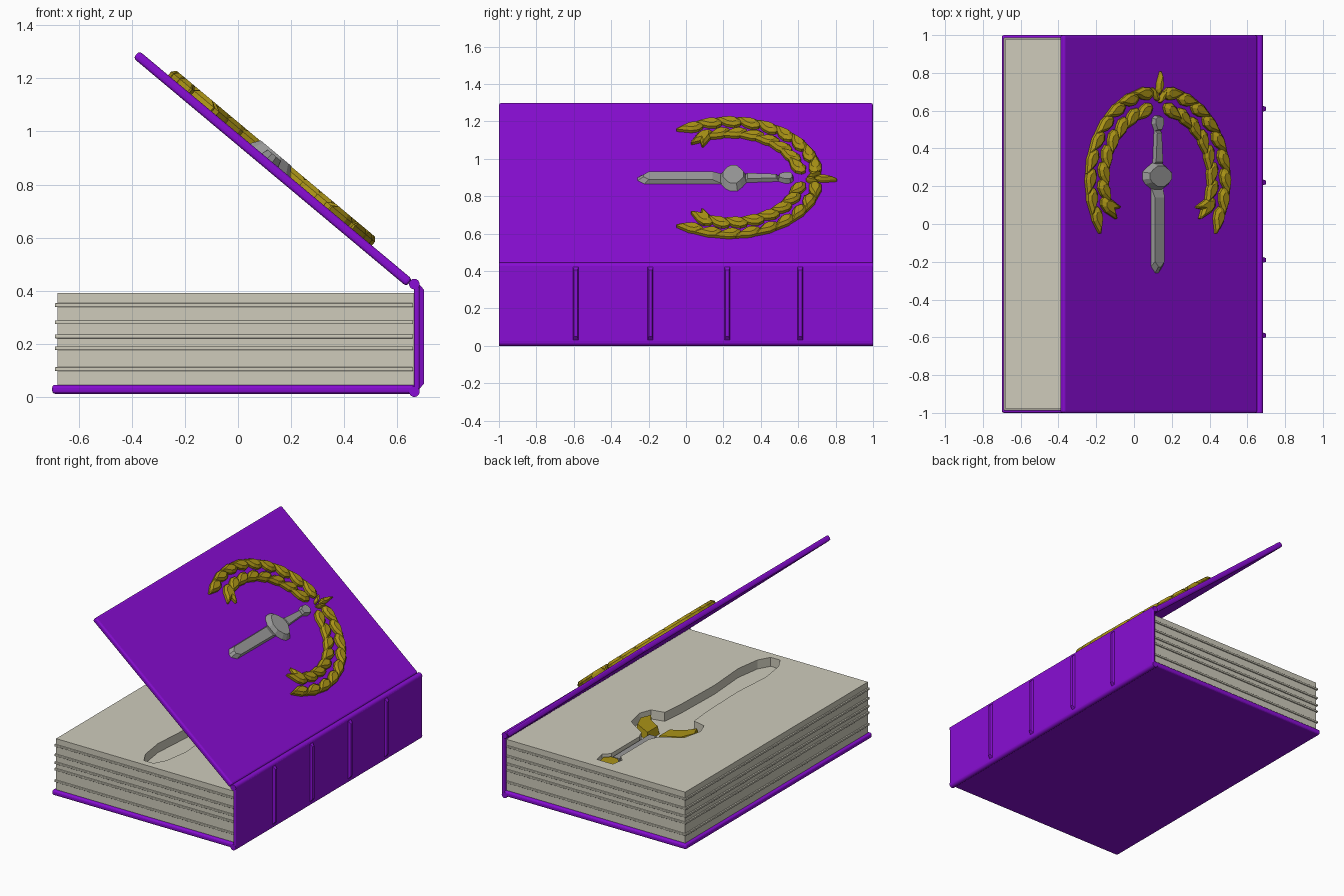
import bpy, bmesh
from math import radians, cos, sin, pi
from mathutils import Matrix, Vector

if "Cube" in bpy.data.objects:
    bpy.data.objects.remove(bpy.data.objects["Cube"])


def material(name, rgb):
    m = bpy.data.materials.new(name)
    m.use_nodes = True
    m.diffuse_color = (*rgb, 1)
    m.node_tree.nodes["Principled BSDF"].inputs["Base Color"].default_value = (*rgb, 1)
    return m


PURPLE = material("purple cover", (0.25, 0.004, 0.66))
PAPER = material("paper", (0.62, 0.6, 0.5))
GOLD = material("gold", (0.4, 0.29, 0.008))
SILVER = material("silver", (0.32, 0.32, 0.32))


def finish(name, bm, mat, matrix=Matrix(), bevel=0):
    bmesh.ops.recalc_face_normals(bm, faces=bm.faces)
    me = bpy.data.meshes.new(name)
    bm.to_mesh(me)
    bm.free()
    me.materials.append(mat)
    ob = bpy.data.objects.new(name, me)
    ob.matrix_world = matrix
    bpy.context.collection.objects.link(ob)
    if bevel:
        mod = ob.modifiers.new("rounded edges", "BEVEL")
        mod.width, mod.segments = bevel, 3
    return ob


def add_prism(bm, pts, z0, z1, top=1.0):
    """Extrude an outline from z0 to z1, shrinking the top by a factor."""
    c = sum((Vector(p) for p in pts), Vector((0, 0))) / len(pts)
    low = [bm.verts.new((x, y, z0)) for x, y in pts]
    high = [bm.verts.new((c.x + (x - c.x) * top, c.y + (y - c.y) * top, z1)) for x, y in pts]
    bm.faces.new(low)
    bm.faces.new(high)
    for i in range(len(pts)):
        j = (i + 1) % len(pts)
        bm.faces.new((low[i], low[j], high[j], high[i]))


def prism(name, pts, z0, z1, mat, top=1.0, matrix=Matrix()):
    bm = bmesh.new()
    add_prism(bm, pts, z0, z1, top)
    return finish(name, bm, mat, matrix)


def box(name, x, y, z, mat, bevel=0, matrix=Matrix()):
    bm = bmesh.new()
    add_prism(bm, [(x[0], y[0]), (x[1], y[0]), (x[1], y[1]), (x[0], y[1])], *z)
    return finish(name, bm, mat, matrix, bevel)


def mirrored(half, cx=0):
    """Full outline from (y, half width) pairs."""
    return [(cx + w, y) for y, w in half] + [(cx - w, y) for y, w in reversed(half)]


# Covers and spine
box("back_cover", (-0.7, 0.675), (-1, 1), (0.012, 0.046), PURPLE, 0.012)
box("spine", (0.663, 0.684), (-1, 1), (0.015, 0.435), PURPLE, 0.008)
tilt = Matrix.Translation((0.131, 0, 0.86)) @ Matrix.Rotation(radians(39.9), 4, "Y")
box("front_cover", (-0.67, 0.67), (-1, 1), (-0.0175, 0.0175), PURPLE, 0.012, tilt)

# Hinge rolls along both spine edges
for name, z in (("lower_hinge", 0.02), ("upper_hinge", 0.425)):
    bm = bmesh.new()
    bmesh.ops.create_cone(bm, cap_ends=True, segments=16, radius1=0.02, radius2=0.02, depth=2)
    turn = Matrix.Translation((0.664, 0, z)) @ Matrix.Rotation(pi / 2, 4, "X")
    ob = finish(name, bm, PURPLE, turn)
    for p in ob.data.polygons:
        p.use_smooth = len(p.vertices) == 4

# Raised bands on the spine
upright = Matrix.Rotation(pi / 2, 4, "X")
for i, y in enumerate((-0.59, -0.19, 0.22, 0.61)):
    bm = bmesh.new()
    add_prism(bm, [(0.675, 0.02), (0.7, 0.05), (0.7, 0.405), (0.675, 0.432)], -0.018, 0.018)
    for v in bm.verts:
        if v.co.x > 0.69:
            v.co.z *= 0.5
    finish(f"spine_band_{i + 1}", bm, PURPLE, Matrix.Translation((0, y, 0)) @ upright)

# Page block with protruding sheets
block = box("page_block", (-0.68, 0.665), (-0.98, 0.98), (0.045, 0.392), PAPER)
sheets = [box(f"sheet_{i + 1}", (-0.69, 0.66), (-0.987, 0.987), (z - 0.007, z + 0.007), PAPER, 0.003)
          for i, z in enumerate((0.105, 0.184, 0.228, 0.281, 0.346))]

# Dagger-shaped hollow cut into the pages
CX = -0.02
hollow = [(-0.93, 0.035), (-0.85, 0.08), (-0.68, 0.105), (-0.4, 0.085), (-0.05, 0.095),
          (0.1, 0.11), (0.12, 0.2), (0.2, 0.23), (0.33, 0.2), (0.42, 0.06),
          (0.48, 0.035), (0.78, 0.035), (0.82, 0.075), (0.9, 0.06)]
cutter = prism("hollow_cutter", mirrored(hollow, CX), 0.331, 0.5, PAPER)
cutter.hide_render = True
for ob in (block, sheets[-1]):
    mod = ob.modifiers.new("hollow", "BOOLEAN")
    mod.operation, mod.object, mod.solver = "DIFFERENCE", cutter, "EXACT"
bpy.context.view_layer.update()
graph = bpy.context.evaluated_depsgraph_get()
for ob in (block, sheets[-1]):
    cut = bpy.data.meshes.new_from_object(ob.evaluated_get(graph))
    ob.modifiers.clear()
    ob.data = cut
bpy.data.objects.remove(cutter)

# Hilt lying in the hollow
wing = [(0.03, 0.4), (0.17, 0.325), (0.215, 0.22), (0.18, 0.14), (0.13, 0.21), (0.03, 0.27)]
for side, s in (("left", 1), ("right", -1)):
    prism(f"{side}_guard_wing", [(CX + s * x, y) for x, y in wing], 0.33, 0.38, GOLD, 0.85)
prism("dagger_grip", mirrored([(0.36, 0.03), (0.8, 0.027)], CX), 0.33, 0.372, SILVER, 0.9)
prism("dagger_pommel", mirrored([(0.79, 0.03), (0.83, 0.068), (0.89, 0.055)], CX),
      0.33, 0.38, GOLD, 0.85)

# Emblem frame on the outer face of the front cover
emblem = tilt @ Matrix.Translation((-0.028, 0, 0.0165))

# Sword emblem
prism("emblem_blade", mirrored([(-0.26, 0.012), (-0.225, 0.04), (0.2, 0.042)]),
      0, 0.026, SILVER, 0.8, emblem)
prism("emblem_guard", mirrored([(0.18, 0.03), (0.21, 0.08), (0.235, 0.1), (0.275, 0.1),
                                (0.3, 0.07), (0.325, 0.03)]), 0, 0.036, SILVER, 0.75, emblem)
prism("emblem_grip", mirrored([(0.31, 0.03), (0.5, 0.02)]), 0, 0.024, SILVER, 0.8, emblem)
prism("emblem_pommel", mirrored([(0.49, 0.018), (0.53, 0.036), (0.56, 0.034), (0.575, 0.015)]),
      0, 0.028, SILVER, 0.8, emblem)

# Laurel wreath: leaves in two rows on each branch, tips away from the stem
LEAF = [(-0.068, 0.012), (-0.04, 0.033), (0.0, 0.033), (0.075, 0.004),
        (0.075, -0.004), (0.0, -0.033), (-0.04, -0.033), (-0.068, -0.012)]


def add_leaf(bm, x, y, angle, side=1, size=1.0, width=1.0):
    ca, sa = cos(angle) * size, sin(angle) * size
    pts = [(side * (x + u * ca - v * width * sa), y + u * sa + v * width * ca) for u, v in LEAF]
    add_prism(bm, pts, 0, 0.018)
    add_prism(bm, pts, 0.018, 0.034, 0.6)


for name, side in (("left_laurel_branch", 1), ("right_laurel_branch", -1)):
    bm = bmesh.new()
    for radius, count, first, last, lean in ((0.468, 9, 77, -27, 14), (0.37, 8, 74, -24, -18)):
        for i in range(count):
            a = radians(first + (last - first) * i / (count - 1))
            add_leaf(bm, radius * cos(a), 0.235 + radius * sin(a),
                     a - pi / 2 + radians(lean), side)
    # Inward leaf at the open end
    add_leaf(bm, 0.33, 0.1, radians(190), side, 0.9)
    finish(name, bm, GOLD, emblem)

bm = bmesh.new()
add_leaf(bm, 0.012, 0.745, radians(84), 1, 0.85, 0.6)
add_leaf(bm, -0.02, 0.685, radians(118), 1, 0.55, 0.6)
add_leaf(bm, 0.03, 0.675, radians(60), 1, 0.55, 0.6)
finish("laurel_stem", bm, GOLD, emblem)
